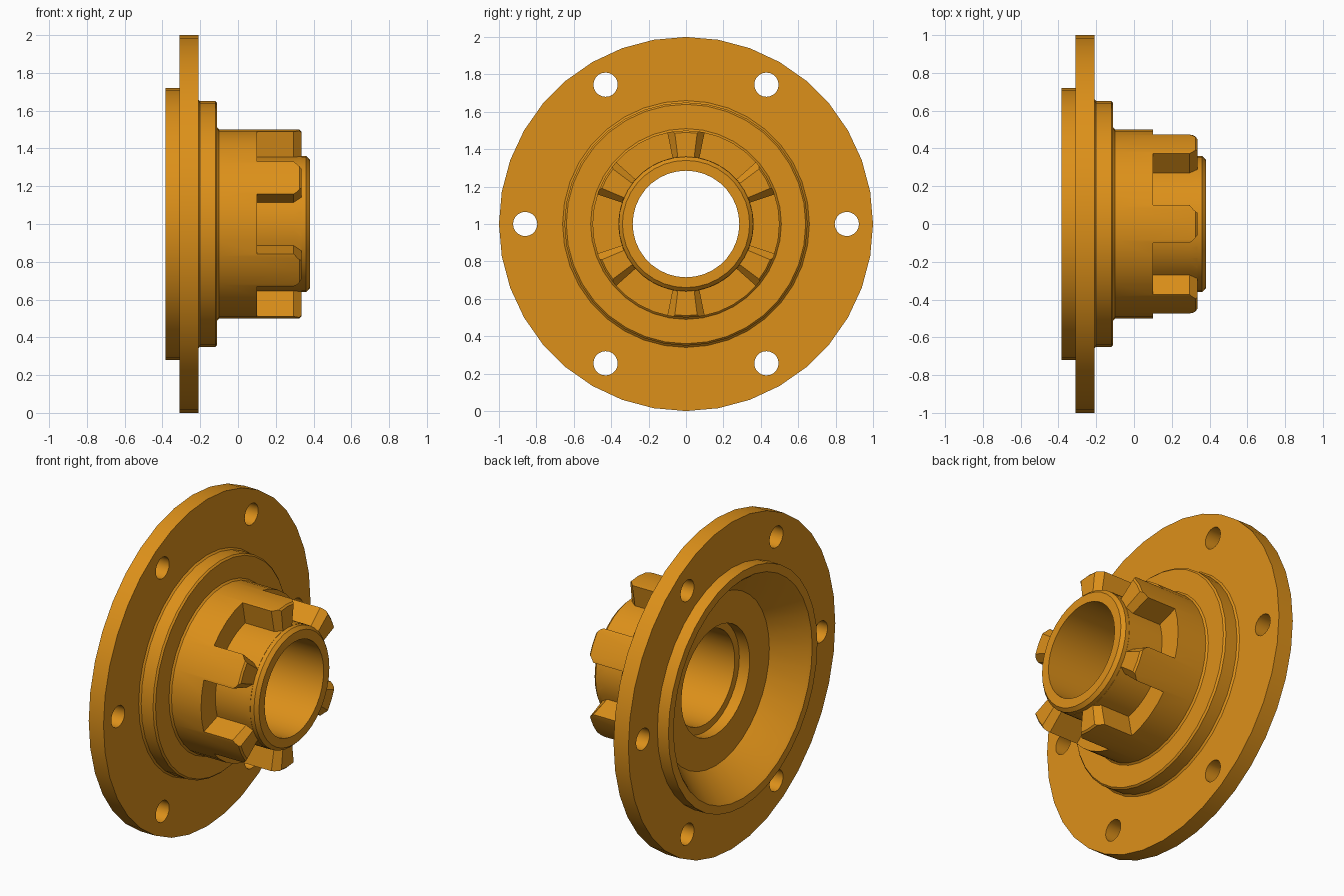
import bpy, bmesh
from math import cos, sin, radians

if "Cube" in bpy.data.objects:
    bpy.data.objects.remove(bpy.data.objects["Cube"])

SEG = 36


def polar(x, r, deg):
    a = radians(deg)
    return (x, r * cos(a), 1 + r * sin(a))


def make_object(name, bm):
    bmesh.ops.recalc_face_normals(bm, faces=bm.faces)
    mesh = bpy.data.meshes.new(name)
    bm.to_mesh(mesh)
    bm.free()
    obj = bpy.data.objects.new(name, mesh)
    bpy.context.collection.objects.link(obj)
    return obj


def bridge(bm, a, b):
    n = len(a)
    for i in range(n):
        j = (i + 1) % n
        bm.faces.new((a[i], a[j], b[j], b[i]))


def solid(bm, sections):
    """Closed solid through a row of matching cross-sections."""
    rings = [[bm.verts.new(p) for p in s] for s in sections]
    for a, b in zip(rings, rings[1:]):
        bridge(bm, a, b)
    bm.faces.new(rings[0])
    bm.faces.new(rings[-1])


# Turned body: closed (x, radius) profile swept round the x axis
profile = [
    (-0.385, 0.67), (-0.385, 0.72), (-0.31, 0.72),            # rear rim
    (-0.31, 1.0), (-0.21, 1.0),                               # flange
    (-0.21, 0.66), (-0.20, 0.65), (-0.12, 0.65), (-0.11, 0.64),  # step
    (-0.11, 0.51), (-0.10, 0.50), (0.325, 0.50), (0.335, 0.49),  # hub
    (0.335, 0.36), (0.36, 0.36), (0.38, 0.34), (0.38, 0.285),    # nose tube
    (-0.13, 0.285), (-0.13, 0.33), (-0.20, 0.33),             # bore
    (-0.20, 0.52), (-0.37, 0.655),                            # rear dish
]
bm = bmesh.new()
rings = [[bm.verts.new(polar(x, r, 360 * i / SEG)) for x, r in profile]
         for i in range(SEG)]
for i in range(SEG):
    bridge(bm, rings[i], rings[(i + 1) % SEG])
hub = make_object("flanged_hub", bm)

# Cutters: six bolt holes and six gaps that leave the chamfered dogs
bm = bmesh.new()
for k in range(6):
    mid = 60 * k
    _, cy, cz = polar(0, 0.86, mid)
    solid(bm, [[(x, cy + 0.065 * cos(radians(t)), cz + 0.065 * sin(radians(t)))
                for t in range(0, 360, 18)] for x in (-0.4, -0.15)])
    sections = []
    for x, half in ((0.10, 18.5), (0.295, 18.5), (0.335, 23), (0.345, 24.1)):
        angles = [mid + half * (i / 4 - 1) for i in range(9)]
        sections.append([polar(x, 0.361, a) for a in angles] +
                        [polar(x, 0.6, a) for a in reversed(angles)])
    solid(bm, sections)
cutter = make_object("hole_and_gap_cutter", bm)
cutter.hide_render = True

cut = hub.modifiers.new("cut", 'BOOLEAN')
cut.operation = 'DIFFERENCE'
cut.solver = 'EXACT'
cut.object = cutter
bpy.context.view_layer.objects.active = hub
hub.select_set(True)
cutter.select_set(False)
bpy.ops.object.modifier_apply(modifier=cut.name)
bpy.data.objects.remove(cutter, do_unlink=True)

# Smooth shading with crisp edges, orange finish
bpy.ops.object.shade_smooth_by_angle(angle=radians(30))
mat = bpy.data.materials.new("orange")
mat.diffuse_color = (0.72, 0.28, 0.01, 1)
mat.use_nodes = True
mat.node_tree.nodes["Principled BSDF"].inputs["Base Color"].default_value = mat.diffuse_color
hub.data.materials.clear()
hub.data.materials.append(mat)
